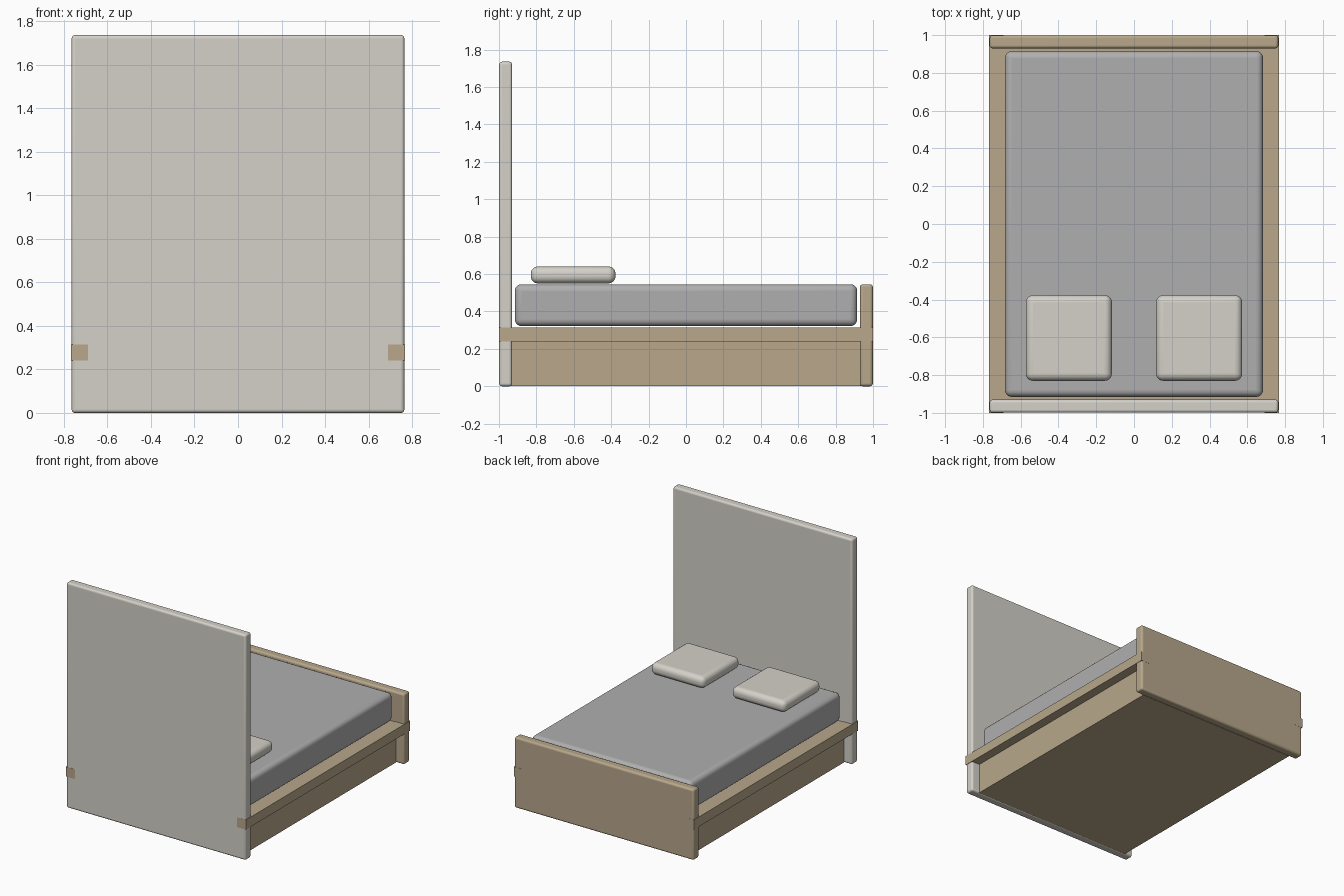
import bpy

if "Cube" in bpy.data.objects:
    bpy.data.objects.remove(bpy.data.objects["Cube"])


def material(name, rgb):
    m = bpy.data.materials.new(name)
    m.diffuse_color = (*rgb, 1)
    m.use_nodes = True
    m.node_tree.nodes["Principled BSDF"].inputs["Base Color"].default_value = m.diffuse_color
    return m


WOOD = material("wood", (0.48, 0.39, 0.26))
CREAM = material("cream", (0.66, 0.64, 0.58))
GREY = material("grey_fabric", (0.43, 0.43, 0.43))


def box(name, x, y, z, mat, bevel=0.0, segments=4):
    """Box from (min, max) ranges, with optional rounded edges."""
    bpy.ops.mesh.primitive_cube_add(
        size=1, location=[(a + b) / 2 for a, b in (x, y, z)])
    ob = bpy.context.object
    ob.name = name
    ob.scale = [b - a for a, b in (x, y, z)]
    bpy.ops.object.transform_apply(location=False, rotation=False, scale=True)
    ob.data.materials.append(mat)
    if bevel:
        mod = ob.modifiers.new("rounding", 'BEVEL')
        mod.width = bevel
        mod.segments = segments
        bpy.ops.object.shade_smooth_by_angle()
    return ob


# Upright end boards
box("headboard", (-0.764, 0.764), (-0.999, -0.93), (0, 1.735), CREAM, 0.015)
box("footboard", (-0.764, 0.764), (0.93, 0.999), (0, 0.545), WOOD, 0.015)

# Plinth under the mattress
box("base", (-0.695, 0.695), (-0.935, 0.935), (0.002, 0.312), WOOD)

# Soft parts
box("mattress", (-0.683, 0.683), (-0.915, 0.915), (0.322, 0.545), GREY, 0.035, 5)

# Mirrored rails and pillows
for side, s in (("left", -1), ("right", 1)):
    box(side + "_rail", sorted((s * 0.69, s * 0.767)), (-1, 1), (0.24, 0.315), WOOD)
    box(side + "_pillow", sorted((s * 0.117, s * 0.573)), (-0.83, -0.377),
        (0.55, 0.64), CREAM, 0.038, 6)
